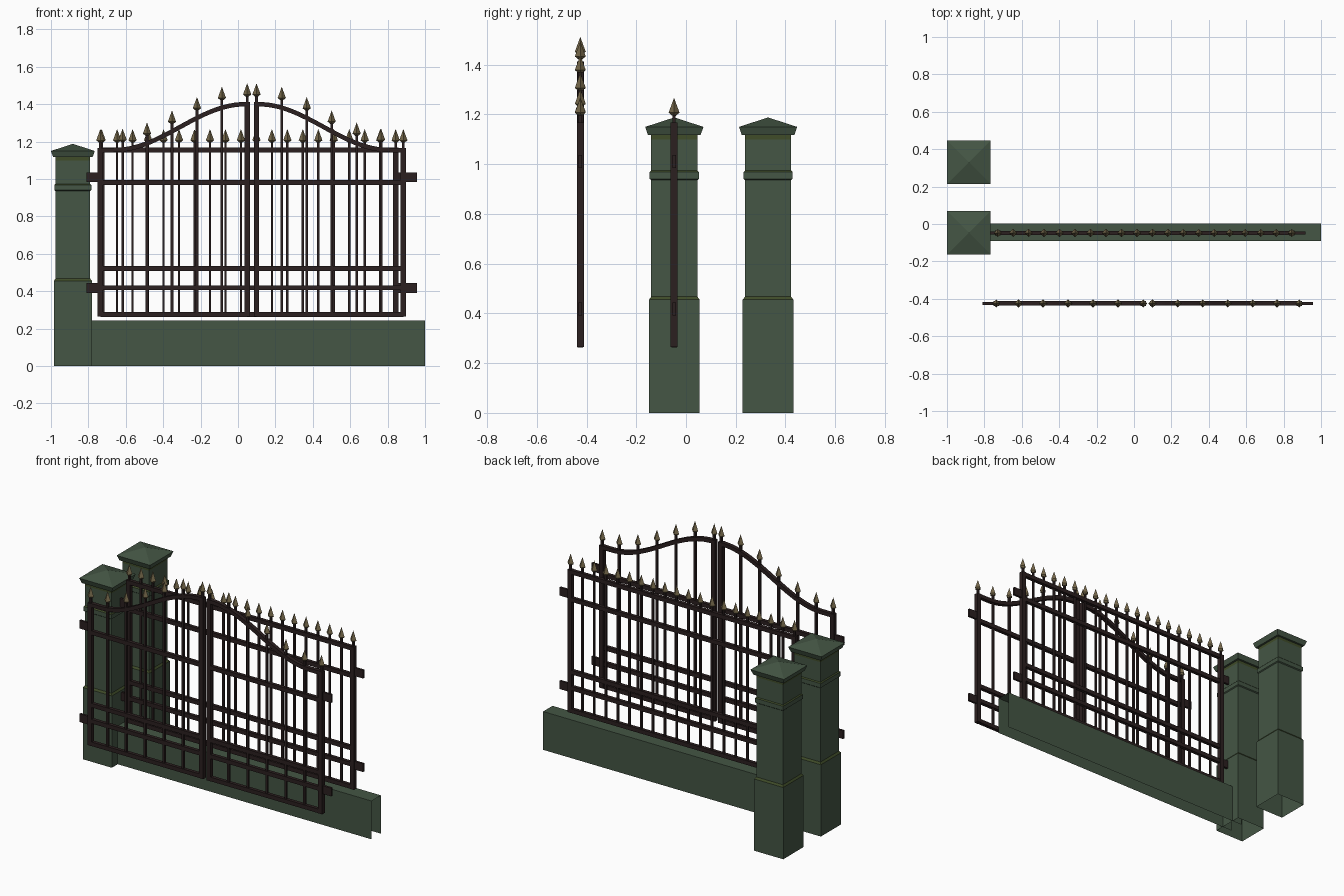
import bpy, bmesh, math

if "Cube" in bpy.data.objects:
    bpy.data.objects.remove(bpy.data.objects["Cube"])


def material(name, rgb):
    m = bpy.data.materials.new(name)
    m.diffuse_color = (*rgb, 1)
    m.use_nodes = True
    m.node_tree.nodes["Principled BSDF"].inputs["Base Color"].default_value = m.diffuse_color
    return m


STONE = material("green_stone", (0.058, 0.092, 0.058))
MOSS = material("olive_moss", (0.05, 0.072, 0.022))
IRON = material("dark_iron", (0.024, 0.014, 0.014))
BRASS = material("aged_brass", (0.18, 0.14, 0.07))


def finish(name, bm, *mats):
    bmesh.ops.recalc_face_normals(bm, faces=bm.faces[:])
    me = bpy.data.meshes.new(name)
    bm.to_mesh(me)
    bm.free()
    for m in mats:
        me.materials.append(m)
    ob = bpy.data.objects.new(name, me)
    bpy.context.collection.objects.link(ob)
    return ob


def box(bm, x0, x1, y0, y1, z0, z1):
    v = bmesh.ops.create_cube(bm, size=1)["verts"]
    for p in v:
        p.co = ((x0 + x1) / 2 + p.co.x * (x1 - x0),
                (y0 + y1) / 2 + p.co.y * (y1 - y0),
                (z0 + z1) / 2 + p.co.z * (z1 - z0))


def bar(bm, x, y, z0, z1, half):
    box(bm, x - half, x + half, y - half, y + half, z0, z1)


def loft(bm, x, y, sections, sides=4, turn=0.0):
    """Stack of polygon rings (z, radius); radius 0 closes to a point. Returns faces per step."""
    rings, steps = [], []
    for z, r in sections:
        n = sides if r > 0 else 1
        rings.append([bm.verts.new((x + r * math.cos(turn + i * math.tau / sides),
                                    y + r * math.sin(turn + i * math.tau / sides), z))
                      for i in range(n)])
    for a, b in zip(rings, rings[1:]):
        faces = []
        for i in range(sides):
            j = (i + 1) % sides
            pts = [a[i % len(a)], a[j % len(a)], b[j % len(b)], b[i % len(b)]]
            faces.append(bm.faces.new(list(dict.fromkeys(pts))))
        steps.append(faces)
    return steps


# Stone pillars, open underneath, with mossy ledges
PROFILE = [(0, .102), (.455, .102), (.467, .093), (.936, .093), (.941, .099), (.968, .099),
           (.974, .093), (1.10, .093), (1.118, .093), (1.118, .106), (1.15, .117), (1.188, 0)]
MOSSY_STEPS = {1, 5, 7}


def pillar(name, y):
    bm = bmesh.new()
    steps = loft(bm, -0.883, y, [(z, h * math.sqrt(2)) for z, h in PROFILE], 4, math.pi / 4)
    for i in MOSSY_STEPS:
        for f in steps[i]:
            f.material_index = 1
    finish(name, bm, STONE, MOSS)


pillar("front_pillar", -0.047)
pillar("back_pillar", 0.330)

# Low wall: front, top and back sheets, open at the end and below
bm = bmesh.new()
section = [(-.09, 0), (-.09, .243), (.004, .243), (.004, 0)]
a, b = [[bm.verts.new((x, y, z)) for y, z in section] for x in (-.85, 1.0)]
for i in range(3):
    bm.faces.new((a[i], a[i + 1], b[i + 1], b[i]))
finish("low_wall", bm, STONE)

RAILS = (0.276, 0.419, 0.521, 0.981)
BOTTOM = 0.264


def finial(bm, x, y, tip):
    loft(bm, x, y, [(tip - .073, .006), (tip - .06, .022), (tip, 0)])


def rails(bm, x0, x1, y, heights):
    for z in heights:
        box(bm, x0, x1, y - .011, y + .011, z - .013, z + .013)


def brackets(bm, x0, x1, y):
    for z in (0.417, 1.01):
        box(bm, x0, x1, y - .007, y + .007, z - .026, z + .026)


# Straight fence panel on the wall
FY, FL, FR, N = -0.048, -0.729, 0.843, 19
iron, brass = bmesh.new(), bmesh.new()
rails(iron, FL, FR, FY, RAILS + (1.155,))
for i in range(N + 1):
    x = FL + (FR - FL) * i / N
    bar(iron, x, FY, BOTTOM, 1.20, .006)
    finial(brass, x, FY, 1.267)
for x in (FL, FR):
    bar(iron, x, FY, BOTTOM, 1.168, .014)
brackets(iron, FL - .073, FL, FY)
brackets(iron, FR, FR + .073, FY)
finish("fence_panel", iron, IRON)
finish("fence_finials", brass, BRASS)


# Double gate with S-curved top rail, two mirrored leaves
GY, MID = -0.425, 0.074


def curve_z(d):
    """Height of the arched rail at distance d from the gate's middle."""
    t = min(max((0.735 - d) / 0.70, 0), 1)
    return 1.155 + 0.245 * (1 - math.cos(math.pi * t)) / 2


def leaf(side, s):
    iron, brass = bmesh.new(), bmesh.new()
    inner, outer = 0.025, 0.81
    X = lambda d: MID + s * d
    rails(iron, min(X(inner), X(outer)), max(X(inner), X(outer)), GY, RAILS)
    # arched top rail swept along the curve
    prev = None
    for i in range(25):
        d = inner + (outer - inner) * i / 24
        slope = (curve_z(d + .002) - curve_z(d - .002)) / .004
        n = math.hypot(1, slope)
        ring = [iron.verts.new((X(d - k * slope / n * .012), GY + w, curve_z(d) + k * .012 / n))
                for k, w in ((-1, -.012), (-1, .012), (1, .012), (1, -.012))]
        if prev:
            for j in range(4):
                iron.faces.new((prev[j], prev[(j + 1) % 4], ring[(j + 1) % 4], ring[j]))
        if i in (0, 24):
            iron.faces.new(ring)
        prev = ring
    # uprights with spear heads
    for d in (inner, .16, .2935, .427, .5605, .691, outer):
        z = curve_z(d)
        bar(iron, X(d), GY, BOTTOM, z + .045, .007)
        finial(brass, X(d), GY, z + .112)
    for d in (inner, outer):
        bar(iron, X(d), GY, BOTTOM, curve_z(d) + .012, .014)
    ends = sorted((X(outer), X(outer + .073)))
    brackets(iron, ends[0], ends[1], GY)
    finish(side + "_gate_leaf", iron, IRON)
    finish(side + "_gate_finials", brass, BRASS)


leaf("left", -1)
leaf("right", 1)
